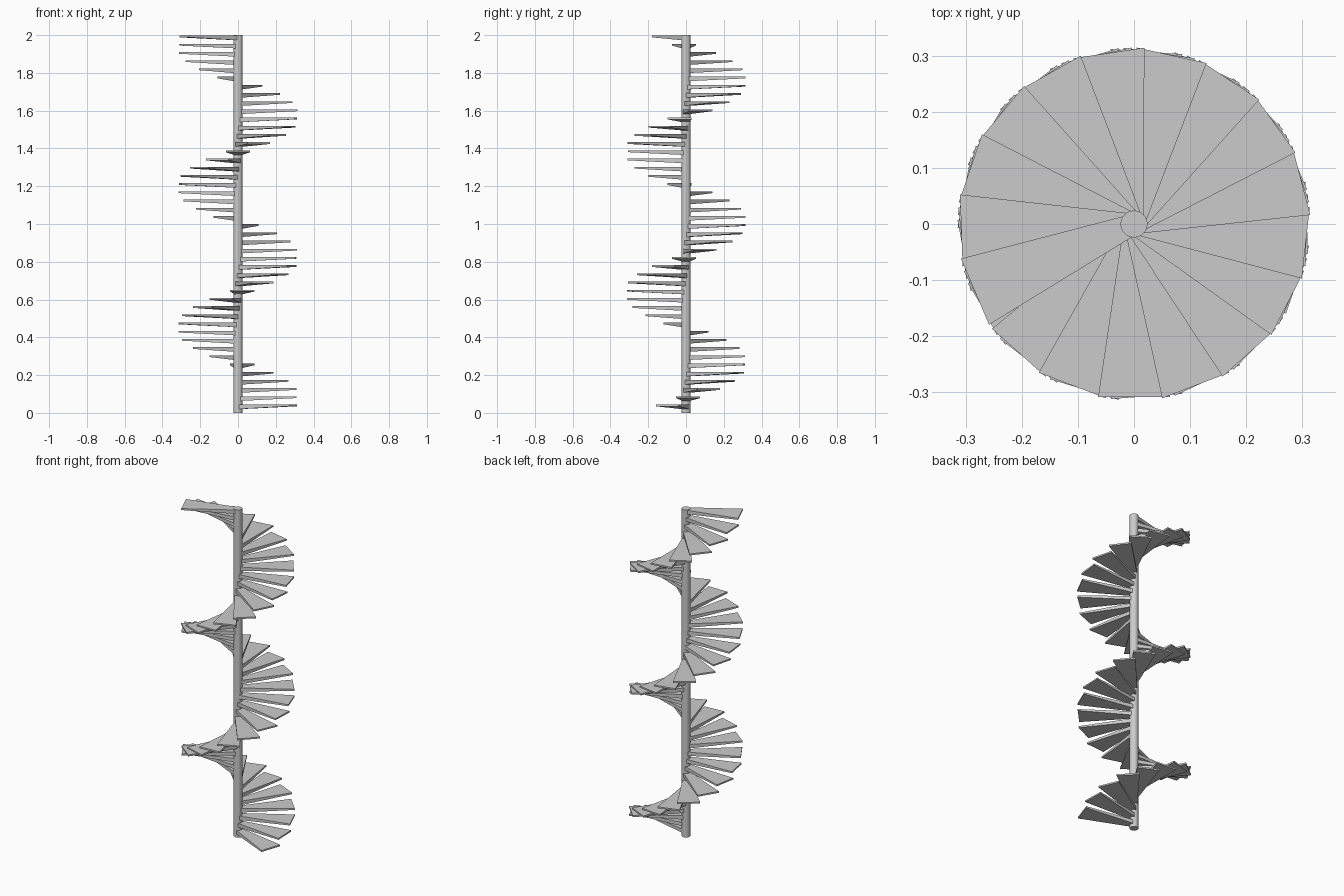
import bpy, bmesh
from math import radians
from mathutils import Matrix

if "Cube" in bpy.data.objects:
    bpy.data.objects.remove(bpy.data.objects["Cube"])

STEPS, RISE, TURN, START = 46, 0.0434, 20.93, -18.8
TOP_FIRST = 0.044


def new_object(name, bm):
    bmesh.ops.recalc_face_normals(bm, faces=bm.faces)
    me = bpy.data.meshes.new(name)
    bm.to_mesh(me)
    bm.free()
    ob = bpy.data.objects.new(name, me)
    bpy.context.collection.objects.link(ob)
    return ob


# central pole
bpy.ops.mesh.primitive_cylinder_add(vertices=32, radius=0.024, depth=2, location=(0, 0, 1))
pole = bpy.context.object
pole.name = "centre_pole"
bpy.ops.object.shade_smooth_by_angle()

# wedge tread: wide and thin at the rim, narrow and deep at the pole
bm = bmesh.new()
bmesh.ops.create_cube(bm, size=1)
for v in bm.verts:
    outer = v.co.x > 0
    side = 1 if v.co.y > 0 else -1
    depth = 0.009 if outer else 0.024
    v.co = (0.308 if outer else 0.01,
            side * (0.064 if outer else 0.0197),
            0 if v.co.z > 0 else -depth)
tread = new_object("tread", bm)

# spiral of treads climbing counter-clockwise
for i in range(STEPS):
    ob = tread if i == 0 else tread.copy()
    ob.name = f"tread_{i + 1:02d}"
    if i:
        bpy.context.collection.objects.link(ob)
    ob.location.z = TOP_FIRST + i * RISE
    ob.rotation_euler.z = radians(START + i * TURN)
